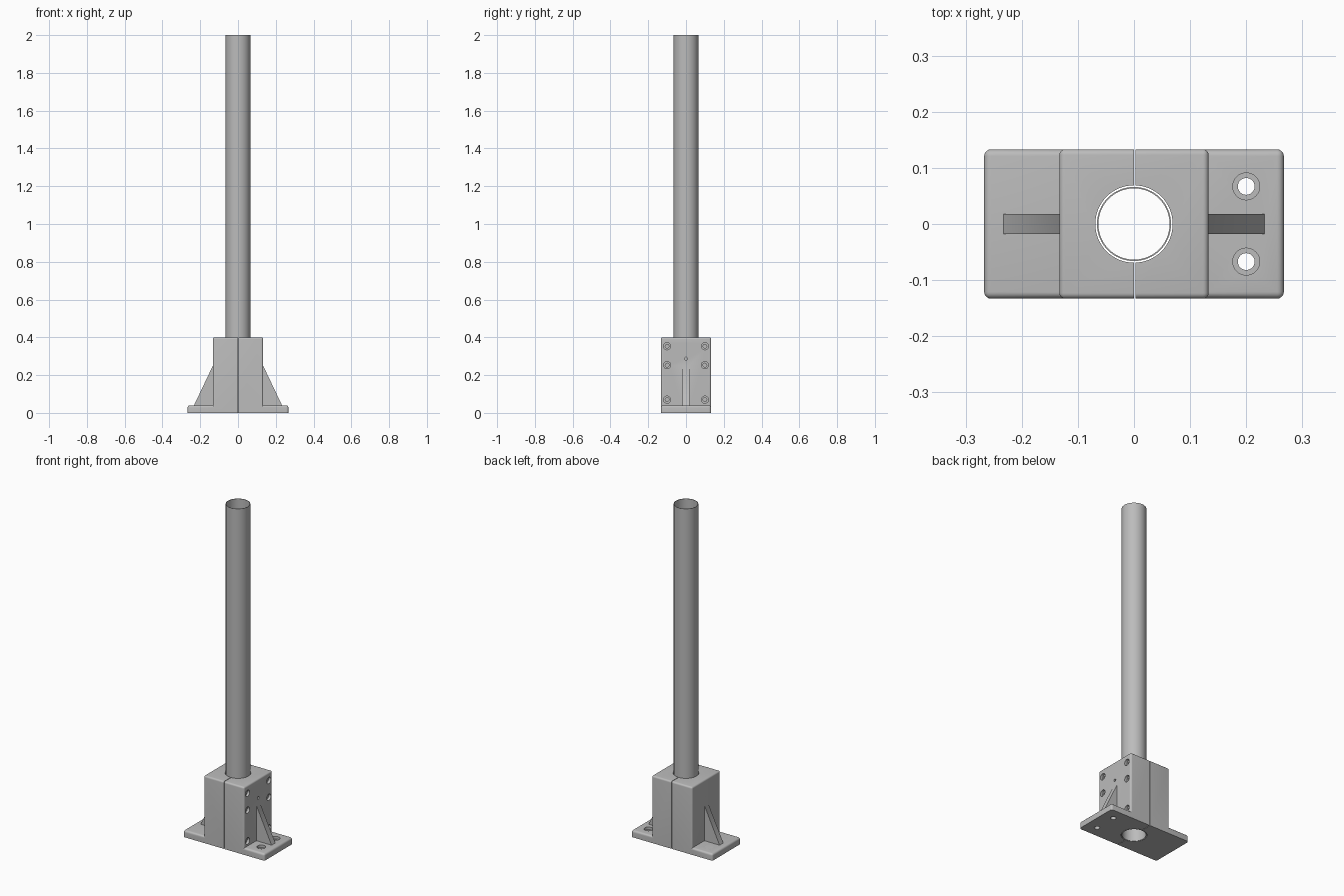
import bpy, bmesh, math
from mathutils import Matrix, Vector

cube = bpy.data.objects.get("Cube")
if cube:
    bpy.data.objects.remove(cube, do_unlink=True)

GREY = (0.5, 0.5, 0.5, 1)
metal = bpy.data.materials.new("light_grey_metal")
metal.use_nodes = True
metal.diffuse_color = GREY
metal.node_tree.nodes["Principled BSDF"].inputs["Base Color"].default_value = GREY

HALF_LEN, DEPTH, BLOCK = 0.267, 0.133, 0.133
BASE_H, BLOCK_H = 0.04, 0.4
TUBE_R = 0.066


def to_object(name, bm):
    bmesh.ops.recalc_face_normals(bm, faces=bm.faces[:])
    mesh = bpy.data.meshes.new(name)
    bm.to_mesh(mesh)
    bm.free()
    mesh.materials.append(metal)
    obj = bpy.data.objects.new(name, mesh)
    bpy.context.collection.objects.link(obj)
    return obj


def box(name, lo, hi, fillet=0):
    """Box between two corners; a fillet rounds all but the bottom edges."""
    lo, hi = Vector(lo), Vector(hi)
    bm = bmesh.new()
    bmesh.ops.create_cube(bm, size=1)
    for v in bm.verts:
        v.co = (lo + hi) / 2 + v.co * (hi - lo)
    if fillet:
        edges = [e for e in bm.edges if max(v.co.z for v in e.verts) > lo.z + 0.001]
        bmesh.ops.bevel(bm, geom=edges, offset=fillet, segments=5,
                        profile=0.5, affect='EDGES')
    return to_object(name, bm)


def cylinder(name, start, end, radius, sides=32):
    start, end = Vector(start), Vector(end)
    axis = end - start
    turn = axis.to_track_quat('Z', 'Y').to_matrix().to_4x4()
    bm = bmesh.new()
    bmesh.ops.create_cone(bm, cap_ends=True, segments=sides, radius1=radius,
                          radius2=radius, depth=axis.length,
                          matrix=Matrix.Translation((start + end) / 2) @ turn)
    return to_object(name, bm)


def gusset(side):
    """Triangular rib, sunk slightly into the block and the base."""
    outline = [(0.12, 0.02), (0.233, 0.02), (0.233, BASE_H), (0.133, 0.25), (0.12, 0.25)]
    bm = bmesh.new()
    face = bm.faces.new([bm.verts.new((side * x, -0.0175, z)) for x, z in outline])
    new = bmesh.ops.extrude_face_region(bm, geom=[face])["geom"]
    bmesh.ops.translate(bm, vec=(0, 0.035, 0),
                        verts=[g for g in new if isinstance(g, bmesh.types.BMVert)])
    return to_object("gusset", bm)


def combine(target, tool, operation):
    tool.hide_render = True
    mod = target.modifiers.new("combine", 'BOOLEAN')
    mod.operation, mod.solver, mod.object = operation, 'EXACT', tool
    bpy.context.view_layer.objects.active = target
    bpy.ops.object.modifier_apply(modifier=mod.name)
    bpy.data.objects.remove(tool, do_unlink=True)


def smooth(obj):
    bpy.ops.object.select_all(action='DESELECT')
    obj.select_set(True)
    bpy.context.view_layer.objects.active = obj
    bpy.ops.object.shade_smooth_by_angle(angle=math.radians(30))


def clamp_half(name, side):
    # Foot plate, socket block and rib
    body = box(name, (-HALF_LEN, -DEPTH, 0), (HALF_LEN, DEPTH, BASE_H), 0.012)
    combine(body, box("block", (-BLOCK, -DEPTH, 0), (BLOCK, DEPTH, BLOCK_H), 0.01), 'UNION')
    combine(body, gusset(side), 'UNION')

    # Bore for the tube, and the slit between the halves
    cutters = [
        cylinder("bore", (0, 0, -0.1), (0, 0, 0.5), 0.069, 64),
        box("slit", (-side * 0.003, -1, -1), (-side * 0.003 + side * 0.006, 1, 1)),
        box("other_half", (0, -1, -1), (-side, 1, 1)),
    ]
    for y in (-0.067, 0.067):
        # Anchor holes with counterbores
        cutters.append(cylinder("anchor", (side * 0.2, y, -0.1), (side * 0.2, y, 0.1), 0.015))
        cutters.append(cylinder("counterbore", (side * 0.2, y, 0.025), (side * 0.2, y, 0.1), 0.024))
    for y in (-0.1, 0.1):
        for z in (0.07, 0.253, 0.353):
            # Clamp bolt holes, counterbored on the head side
            cutters.append(cylinder("bolt", (-side * 0.05, y, z), (side * 0.2, y, z), 0.01, 24))
            if side > 0:
                cutters.append(cylinder("bolt_head", (0.118, y, z), (0.2, y, z), 0.019, 24))
    # Set screw hole
    cutters.append(cylinder("set_screw", (side * 0.03, 0, 0.287), (side * 0.2, 0, 0.287), 0.008, 24))
    for cutter in cutters:
        combine(body, cutter, 'DIFFERENCE')
    smooth(body)


clamp_half("left_clamp_half", 1)
clamp_half("right_clamp_half", -1)

# Hollow post
post = cylinder("post_tube", (0, 0, 0), (0, 0, 2), TUBE_R, 64)
combine(post, cylinder("hollow", (0, 0, -0.1), (0, 0, 2.1), 0.0635, 64), 'DIFFERENCE')
smooth(post)
